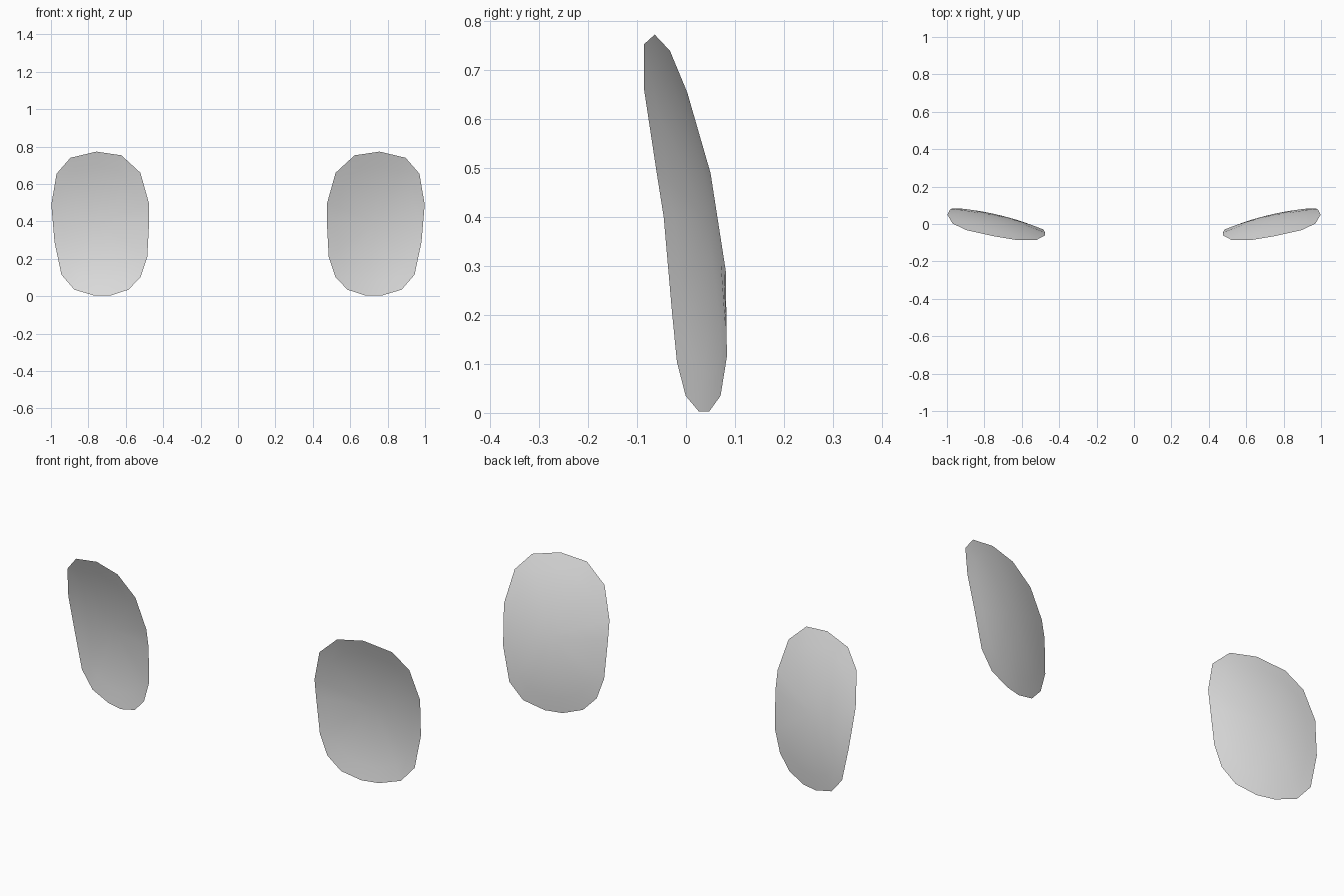
import bpy, bmesh

if "Cube" in bpy.data.objects:
    bpy.data.objects.remove(bpy.data.objects["Cube"])

grey = bpy.data.materials.new("pale grey")
grey.diffuse_color = (0.8, 0.8, 0.8, 1)
grey.use_nodes = True
grey.node_tree.nodes["Principled BSDF"].inputs["Base Color"].default_value = grey.diffuse_color

CX, CZ = 0.74, 0.39
# Outline of the right panel seen from the front (x, z)
RIM = [(0.757, 0.773), (0.623, 0.753), (0.522, 0.66), (0.477, 0.50), (0.475, 0.40),
       (0.485, 0.21), (0.52, 0.104), (0.585, 0.035), (0.682, 0.003), (0.767, 0.003),
       (0.875, 0.035), (0.944, 0.115), (0.981, 0.29), (0.998, 0.49), (0.97, 0.655),
       (0.896, 0.74)]
RINGS = (1.0, 0.8, 0.6, 0.4, 0.2)


def depth(x, z):
    """Shallow dish, tilted outwards and leaning forward."""
    u, w = x - CX, z - CZ
    return (0.038 + 0.215 * u - 0.142 * w
            - 0.36 * u * u - 0.067 * u * w - 0.345 * w * w)


def panel(name, side):
    bm = bmesh.new()

    def vert(x, z):
        return bm.verts.new((side * x, depth(x, z), z))

    rings = [[vert(CX + (x - CX) * s, CZ + (z - CZ) * s) for x, z in RIM] for s in RINGS]
    centre = vert(CX, CZ)
    n = len(RIM)
    for i in range(n):
        j = (i + 1) % n
        for a, b in zip(rings, rings[1:]):
            bm.faces.new((a[i], a[j], b[j], b[i]))
        bm.faces.new((rings[-1][i], rings[-1][j], centre))
    # Face the concave side forward
    for f in bm.faces:
        f.smooth = True
        f.normal_update()
        if f.normal.y > 0:
            f.normal_flip()
    me = bpy.data.meshes.new(name)
    bm.to_mesh(me)
    bm.free()
    me.materials.append(grey)
    bpy.context.collection.objects.link(bpy.data.objects.new(name, me))


panel("right_lens", 1)
panel("left_lens", -1)
